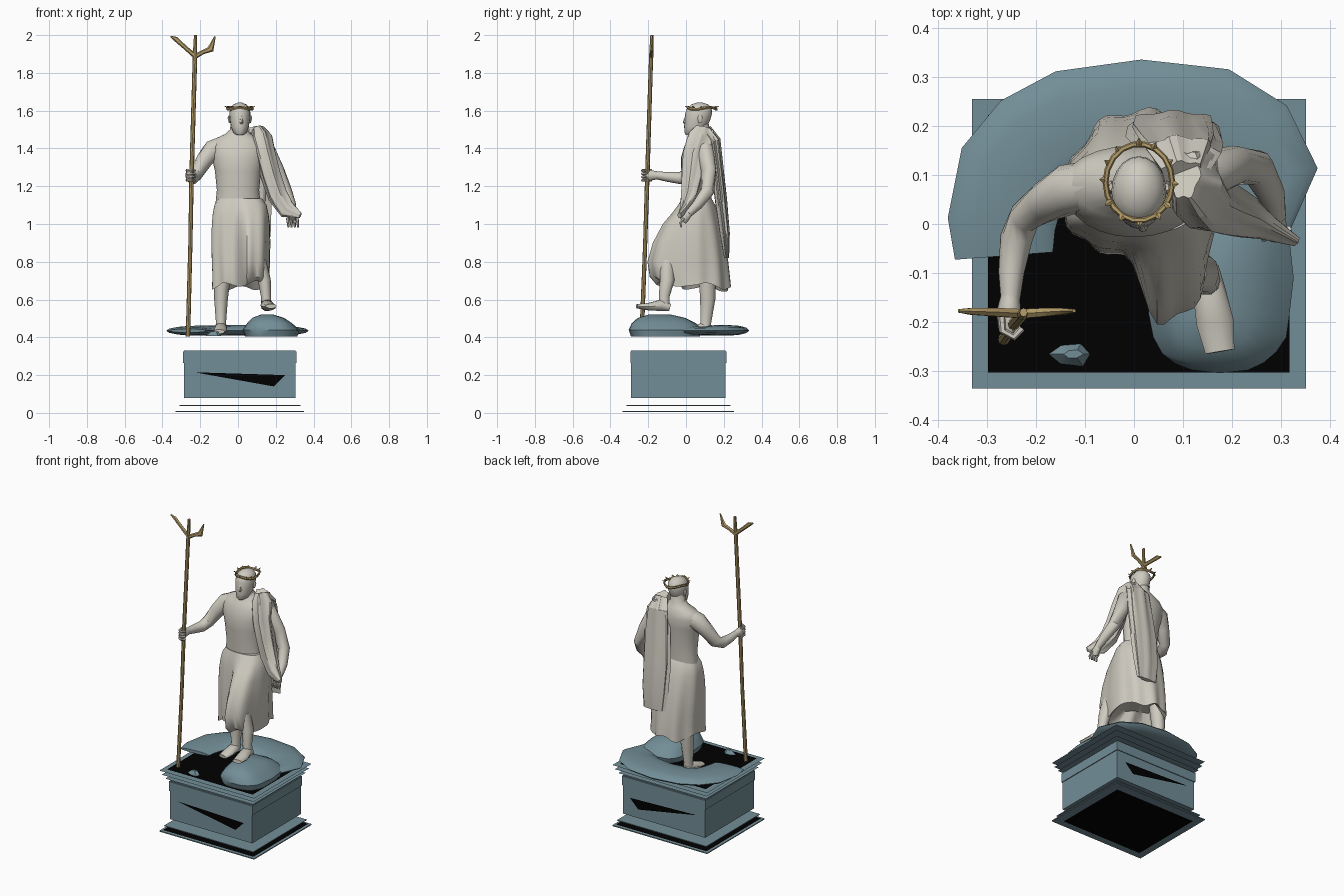
import bpy, bmesh, math, random
from mathutils import Vector

random.seed(4)


def material(name, col):
    m = bpy.data.materials.new(name)
    m.diffuse_color = (*col, 1)
    return m


MARBLE = material("pale_marble", (0.62, 0.595, 0.525))
STONE = material("blue_stone", (0.17, 0.27, 0.31))
GOLD = material("old_gold", (0.46, 0.335, 0.14))
BLACK = material("black", (0.0, 0.0, 0.0))


def finish(name, verts, faces, mat, angle=40):
    me = bpy.data.meshes.new(name)
    me.from_pydata(verts, [], faces)
    bm = bmesh.new()
    bm.from_mesh(me)
    bmesh.ops.recalc_face_normals(bm, faces=bm.faces)
    bm.to_mesh(me)
    bm.free()
    me.materials.append(mat)
    ob = bpy.data.objects.new(name, me)
    bpy.context.collection.objects.link(ob)
    if angle:
        bpy.ops.object.select_all(action='DESELECT')
        ob.select_set(True)
        bpy.context.view_layer.objects.active = ob
        bpy.ops.object.shade_smooth_by_angle(angle=math.radians(angle))
    return ob


def skin(name, rings, mat, angle=40):
    """Join equal rings of points and cap both ends."""
    n = len(rings[0])
    verts = [p for r in rings for p in r]
    faces = [(i * n + j, i * n + (j + 1) % n, (i + 1) * n + (j + 1) % n, (i + 1) * n + j)
             for i in range(len(rings) - 1) for j in range(n)]
    faces += [tuple(range(n)), tuple(range(len(verts) - n, len(verts)))]
    return finish(name, verts, faces, mat, angle)


def spow(v, e):
    return math.copysign(abs(v) ** e, v)


def loft(name, rows, mat, n=20, rough=0, square=1.0):
    """Level ellipses: x, y, z, half width, half depth. square < 1 makes them boxier."""
    rings = []
    for x, y, z, rx, ry in rows:
        ring = []
        for j in range(n):
            a, k = 2 * math.pi * j / n, 1 + random.uniform(-rough, rough)
            ring.append((x + rx * k * spow(math.cos(a), square),
                         y + ry * k * spow(math.sin(a), square), z))
        rings.append(ring)
    return skin(name, rings, mat)


def tube(name, pts, mat, n=10, ref=(0, 0, 1), folds=0, count=5, angle=40):
    """Path of x, y, z, half width across ref, half thickness."""
    rings = []
    P = [Vector(p[:3]) for p in pts]
    for i, p in enumerate(pts):
        t = (P[min(i + 1, len(P) - 1)] - P[max(i - 1, 0)]).normalized()
        side = t.cross(Vector(ref)).normalized()
        other = side.cross(t)
        ring = []
        for j in range(n):
            a = 2 * math.pi * j / n
            k = 1 + folds * math.cos(count * a + 0.4 * i)
            ring.append(P[i] + side * (p[3] * k * math.cos(a)) + other * (p[4] * k * math.sin(a)))
        rings.append(ring)
    return skin(name, rings, mat, angle)


def box(name, x0, x1, y0, y1, z0, z1, mat):
    v = [(x, y, z) for z in (z0, z1) for x, y in ((x0, y0), (x1, y0), (x1, y1), (x0, y1))]
    f = [(0, 1, 2, 3), (4, 5, 6, 7)] + [(i, (i + 1) % 4, 4 + (i + 1) % 4, 4 + i) for i in range(4)]
    return finish(name, v, f, mat, 0)


def sheet(name, g, z, mat):
    """Flat square sheet, grown by g beyond the pedestal block."""
    v = [(-0.285 - g, -0.29 - g, z), (0.305 + g, -0.29 - g, z),
         (0.305 + g, 0.21 + g, z), (-0.285 - g, 0.21 + g, z)]
    return finish(name, v, [(0, 1, 2, 3)], mat, 0)


# Pedestal: block, band, stacked sheets and dark openings
box("pedestal_block", -0.285, 0.305, -0.29, 0.21, 0.08, 0.33, STONE)
box("pedestal_band", -0.29, 0.31, -0.295, 0.215, 0.265, 0.325, STONE)
box("base_plate", -0.33, 0.35, -0.335, 0.255, 0.004, 0.010, STONE)
box("base_step", -0.31, 0.33, -0.315, 0.235, 0.037, 0.041, STONE)
sheet("underside_opening", -0.005, 0.0, BLACK)
sheet("base_gap", 0.03, 0.0125, BLACK)
for i, (g, z) in enumerate(((0.02, 0.345), (0.035, 0.372), (0.045, 0.40))):
    sheet(f"cornice_sheet_{i}", g, z, STONE)
sheet("top_opening", 0.012, 0.404, BLACK)
for name, y in (("front_opening", -0.298), ("back_opening", 0.218)):
    finish(name, [(-0.23, y, 0.215), (0.25, y, 0.2), (0.19, y, 0.14)], [(0, 1, 2)], BLACK, 0)

# Rocky ground: back crescent, front mound, chip
tube("rock_crescent", [(-0.265, -0.065, 0.435, 0.10, 0.01), (-0.27, 0.0, 0.435, 0.11, 0.022),
     (-0.245, 0.11, 0.435, 0.115, 0.026), (-0.2, 0.165, 0.436, 0.112, 0.026),
     (-0.13, 0.205, 0.437, 0.11, 0.026), (0.015, 0.225, 0.437, 0.11, 0.028),
     (0.16, 0.205, 0.437, 0.115, 0.028), (0.23, 0.16, 0.437, 0.115, 0.028),
     (0.265, 0.1, 0.435, 0.11, 0.022), (0.25, 0.0, 0.435, 0.07, 0.02)], STONE, n=12)
loft("rock_mound", [(0.175, -0.11, 0.405, 0.14, 0.18), (0.175, -0.11, 0.44, 0.148, 0.193),
     (0.168, -0.12, 0.475, 0.12, 0.17), (0.16, -0.13, 0.503, 0.085, 0.125),
     (0.155, -0.14, 0.52, 0.035, 0.06)], STONE, n=24, rough=0.02, square=0.7)
loft("rock_chip", [(-0.13, -0.265, 0.406, 0.045, 0.025), (-0.125, -0.265, 0.43, 0.02, 0.01)],
     STONE, n=6, rough=0.2)

# Legs and feet
tube("standing_leg", [(-0.09, 0.10, 0.43, 0.03, 0.035), (-0.09, 0.105, 0.48, 0.027, 0.03),
     (-0.09, 0.115, 0.6, 0.036, 0.042), (-0.08, 0.11, 0.8, 0.05, 0.05)], MARBLE, ref=(0, 1, 0))
tube("standing_foot", [(-0.09, 0.135, 0.442, 0.022, 0.022), (-0.09, 0.09, 0.45, 0.032, 0.03),
     (-0.095, 0.03, 0.436, 0.036, 0.02), (-0.1, -0.015, 0.43, 0.03, 0.012)], MARBLE)
tube("forward_leg", [(0.15, -0.115, 0.57, 0.027, 0.03), (0.148, -0.115, 0.62, 0.027, 0.03),
     (0.14, -0.10, 0.7, 0.034, 0.04), (0.11, -0.10, 0.8, 0.04, 0.04)], MARBLE, ref=(0, 1, 0))
tube("forward_foot", [(0.15, -0.085, 0.558, 0.022, 0.02), (0.152, -0.13, 0.57, 0.033, 0.032),
     (0.165, -0.2, 0.562, 0.038, 0.02), (0.175, -0.26, 0.565, 0.03, 0.012)], MARBLE)

# Skirt, pushed out by the forward knee: z, half width, front y, knee y, back y
rings = []
N = 56
rows = [(1.135, .115, -.02, -.02, .135), (1.10, .138, -.03, -.045, .155),
        (1.05, .148, -.04, -.085, .17), (1.0, .153, -.045, -.13, .185),
        (.9, .155, -.055, -.185, .205), (.8, .152, -.06, -.215, .22), (.72, .148, -.065, -.20, .228),
        (.67, .15, -.06, -.16, .232), (.74, .1, 0, -.06, .15)]
for i, (z, rx, fy, ky, by) in enumerate(rows):
    ring = []
    for j in range(N):
        a = 2 * math.pi * j / N
        s = math.sin(a)
        f = 1 + 0.007 * min(i, 7) * math.cos(9 * a)
        x = 0.012 + rx * f * math.cos(a)
        front = fy + (ky - fy) * math.exp(-((x - 0.095) / 0.085) ** 4)
        y = 0.06 + f * (s * (by - 0.06) if s > 0 else -abs(s) ** 0.55 * (0.06 - front))
        dz = 0.014 * math.sin(5 * a) + 0.015 * math.cos(a + 1) if i == 7 else 0
        ring.append((x, y, z + dz))
    rings.append(ring)
skin("skirt", rings, MARBLE)

# Torso, neck and head
loft("torso", [(0, .06, 1.10, .12, .075), (0, .06, 1.18, .112, .077), (0, .06, 1.28, .122, .085),
     (0, .063, 1.35, .138, .09), (0, .075, 1.41, .15, .085), (0, .08, 1.45, .125, .07),
     (0, .085, 1.475, .07, .055), (.003, .078, 1.50, .045, .047), (.006, .07, 1.55, .043, .047)],
     MARBLE, n=24)
loft("head", [(.01, .02, 1.47, .015, .02), (.01, .035, 1.482, .034, .042),
     (.01, .05, 1.515, .047, .06), (.01, .06, 1.55, .053, .068), (.01, .067, 1.585, .056, .071),
     (.01, .07, 1.61, .052, .066), (.01, .073, 1.632, .036, .046), (.01, .073, 1.643, .01, .014)],
     MARBLE, n=20)
loft("nose", [(.017, -.003, 1.528, .007, .004), (.018, -.006, 1.538, .010, .011),
     (.017, -.003, 1.56, .006, .006), (.016, 0, 1.578, .004, .003)], MARBLE, n=8)
for s in (-1, 1):
    loft("ear", [(.01 + s * .053, .075, 1.535, .005, .008), (.01 + s * .057, .075, 1.56, .008, .014),
         (.01 + s * .056, .075, 1.575, .005, .008)], MARBLE, n=8)

# Staff arm and gripping hand
tube("staff_arm", [(-.08, .08, 1.41, .05, .055), (-.135, .07, 1.39, .052, .055),
     (-.18, .045, 1.335, .042, .045), (-.222, .015, 1.265, .033, .038),
     (-.24, -.03, 1.243, .033, .033), (-.25, -.10, 1.25, .026, .026),
     (-.252, -.16, 1.258, .019, .02)], MARBLE, n=12)
tube("staff_hand", [(-.252, -.145, 1.257, .019, .02), (-.255, -.18, 1.258, .025, .028),
     (-.255, -.21, 1.257, .022, .03), (-.25, -.225, 1.256, .012, .022)], MARBLE)
for k in range(4):
    z = 1.232 + k * .017
    tube("staff_finger", [(-.27, -.18, z, .008, .008), (-.267, -.218, z, .008, .008),
         (-.245, -.23, z, .008, .008), (-.228, -.212, z, .007, .007)], MARBLE, n=6)

# Draped arm and open hand
tube("draped_arm", [(.09, .09, 1.42, .05, .055), (.15, .10, 1.39, .048, .05),
     (.205, .12, 1.28, .04, .042), (.25, .115, 1.175, .036, .036),
     (.28, .06, 1.10, .028, .028), (.29, .015, 1.055, .02, .02)], MARBLE, n=12)
tube("open_hand", [(.288, .02, 1.06, .018, .018), (.29, -.005, 1.035, .022, .026),
     (.287, -.02, 1.02, .018, .026)], MARBLE)
for k in range(4):
    x = .262 + k * .017
    tube("open_finger", [(x, -.01, 1.03, .008, .008), (x + .003, -.03, 1.005, .007, .007),
         (x + .005, -.025, .983, .005, .005)], MARBLE, n=6, ref=(0, 1, 0))

# Cloak over the shoulder: front fall along the arm, hanging back panel
tube("cloak_front", [(.105, .10, 1.505, .03, .05), (.122, .085, 1.455, .055, .075),
     (.145, .05, 1.36, .052, .065), (.175, .035, 1.25, .05, .055), (.21, .02, 1.15, .05, .045),
     (.26, -.005, 1.075, .045, .025), (.33, -.035, 1.045, .015, .01)],
     MARBLE, n=30, ref=(0, 1, 0), folds=.10, count=6, angle=30)
tube("cloak_back", [(.10, .10, 1.495, .045, .035), (.095, .145, 1.44, .075, .035),
     (.09, .165, 1.3, .085, .03), (.08, .185, 1.12, .09, .03), (.08, .205, .95, .085, .025),
     (.08, .215, .82, .07, .012)],
     MARBLE, n=30, ref=(0, 1, 0), folds=.12, count=7, angle=30)

# Three-pronged staff
tube("staff_shaft", [(-.265, -.235, .405, .012, .012), (-.252, -.216, .9, .011, .011),
     (-.246, -.205, 1.25, .012, .012), (-.228, -.185, 1.88, .012, .011),
     (-.225, -.18, 2.0, .008, .009)], GOLD, n=8, ref=(0, 1, 0))
tube("staff_prong_left", [(-.222, -.183, 1.885, .013, .011), (-.275, -.18, 1.93, .011, .01),
     (-.33, -.178, 1.98, .013, .008), (-.357, -.177, 1.993, .004, .004)], GOLD, n=6, ref=(0, 1, 0))
tube("staff_prong_right", [(-.23, -.183, 1.885, .013, .011), (-.185, -.18, 1.91, .011, .01),
     (-.145, -.178, 1.925, .018, .008), (-.122, -.177, 1.993, .004, .004)], GOLD, n=6, ref=(0, 1, 0))

# Wreath band with small leaves
ring = []
for j in range(19):
    a = 2 * math.pi * j / 18
    ring.append((.01 + .068 * math.cos(a), .085 + .078 * math.sin(a),
                 1.612 + .006 * math.sin(3 * a), .006, .008))
tube("wreath_band", ring, GOLD, n=6)
for j in range(12):
    a = 2 * math.pi * j / 12 + random.uniform(-.1, .1)
    c, s, z = math.cos(a), math.sin(a), 1.612
    tube("wreath_leaf", [(.01 + r * c, .085 + r * 1.12 * s, z + h, w, .002) for r, h, w in
         ((.064, 0, .003), (.072, .008, .007), (.08, .012, .001))], GOLD, n=4)
